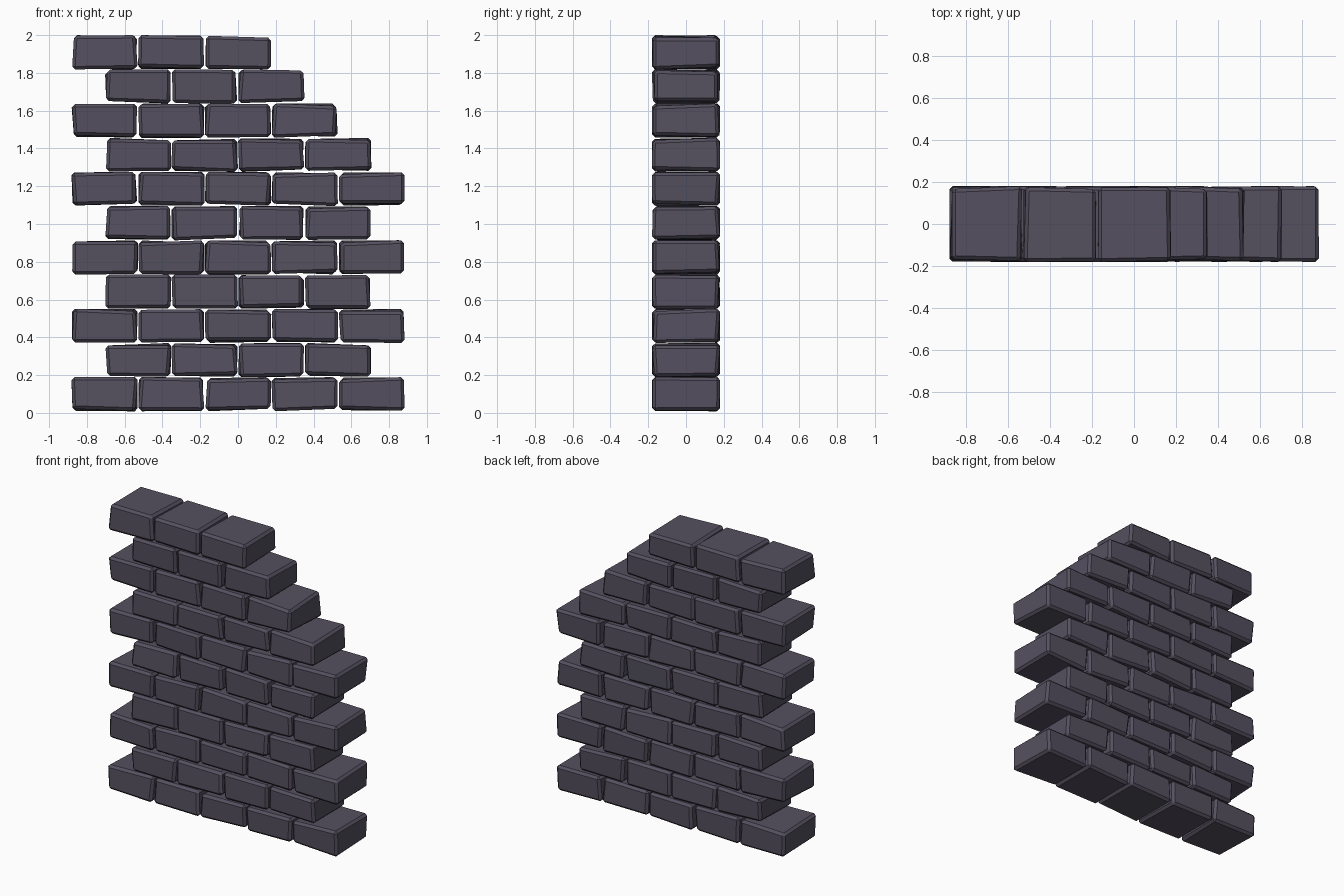
import bpy, bmesh, random
from mathutils import Vector

if "Cube" in bpy.data.objects:
    bpy.data.objects.remove(bpy.data.objects["Cube"])

random.seed(7)
PITCH_X, PITCH_Z = 0.353, 0.181
SIZE = Vector((0.352, 0.362, 0.182))
COUNTS = [5, 4, 5, 4, 5, 4, 5, 4, 4, 3, 3]   # bricks per course, bottom to top

stone = bpy.data.materials.new("dark_stone")
stone.diffuse_color = (0.09, 0.08, 0.115, 1)
stone.use_nodes = True
stone.node_tree.nodes["Principled BSDF"].inputs["Base Color"].default_value = stone.diffuse_color


def add_brick(bm, centre):
    """Chamfered block whose corners are each pulled in a little."""
    brick = bmesh.new()
    bmesh.ops.create_cube(brick, size=1)
    for v in brick.verts:
        for i in range(3):
            pull = random.choice((0.0, 0.003, 0.006, 0.014)) 
            side = 1 if v.co[i] > 0 else -1
            v.co[i] = side * (SIZE[i] / 2 - pull)
    bmesh.ops.bevel(brick, geom=brick.edges[:], offset=0.016, segments=1,
                    profile=0.5, affect='EDGES')
    bmesh.ops.translate(brick, verts=brick.verts[:], vec=centre)
    bmesh.ops.recalc_face_normals(brick, faces=brick.faces[:])
    part = bpy.data.meshes.new("brick")
    brick.to_mesh(part)
    brick.free()
    bm.from_mesh(part)
    bpy.data.meshes.remove(part)


# Running-bond courses; the upper ones step back on the right (broken edge)
for row, count in enumerate(COUNTS):
    bm = bmesh.new()
    start = -2 * PITCH_X if row % 2 == 0 else -1.5 * PITCH_X
    for n in range(count):
        add_brick(bm, Vector((start + n * PITCH_X, 0, 0.099 + row * PITCH_Z)))
    mesh = bpy.data.meshes.new(f"brick_course_{row + 1}")
    bm.to_mesh(mesh)
    bm.free()
    mesh.materials.append(stone)
    course = bpy.data.objects.new(f"brick_course_{row + 1}", mesh)
    bpy.context.collection.objects.link(course)
